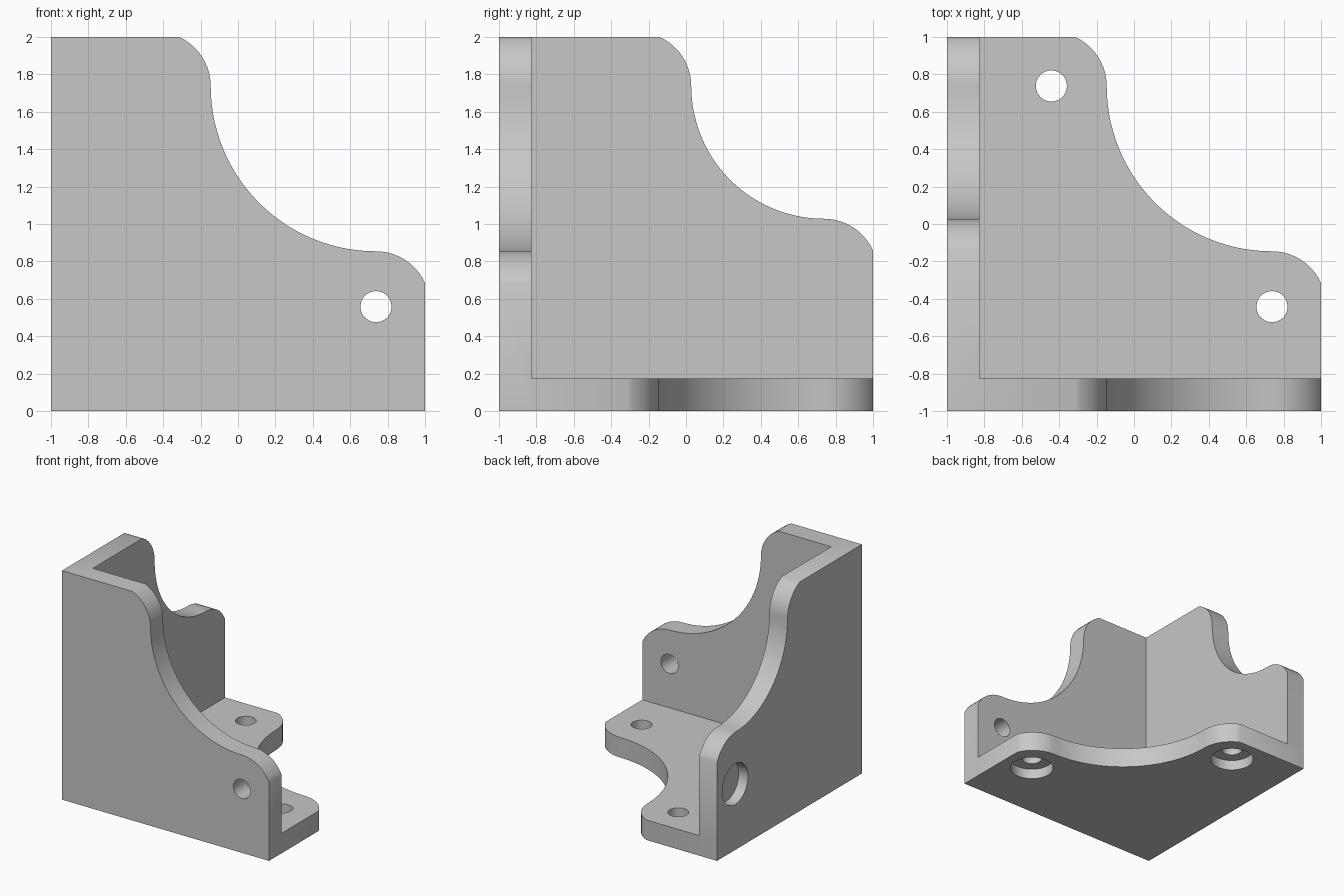
import bpy
import bmesh
from math import cos, sin, pi, asin
from mathutils import Matrix, Vector

if "Cube" in bpy.data.objects:
    bpy.data.objects.remove(bpy.data.objects["Cube"])

T = 0.175        # plate thickness
A = 1.738        # distance from the corner to the far bolt line
R_EAR = 0.287    # rounded ears around the bolts
R_HOLE, R_BORE, BORE = 0.083, 0.177, 0.09

grey = bpy.data.materials.new("light grey")
grey.use_nodes = True
grey.diffuse_color = (0.57, 0.57, 0.57, 1)
grey.node_tree.nodes["Principled BSDF"].inputs["Base Color"].default_value = (0.57, 0.57, 0.57, 1)


def arc(cx, cy, r, a0, a1, n):
    return [(cx + r * cos(a0 + (a1 - a0) * i / n), cy + r * sin(a0 + (a1 - a0) * i / n))
            for i in range(n + 1)]


def outline(waist):
    """Square corner plate with two rounded ears and a concave sweep between them."""
    c = waist - R_EAR
    top = asin((2 - A) / R_EAR)
    ear = arc(c, A, R_EAR, top, 0, 10)
    sweep = arc(A, A, A - waist, pi, 1.5 * pi, 28)
    far_ear = [(v, u) for u, v in reversed(ear)]
    return [(0, 0), (0, 2)] + ear + sweep[1:-1] + far_ear + [(2, 0)]


def frame(u, v, w):
    """Matrix from plate coordinates (u, v, depth) to the model, at the outer corner."""
    m = Matrix((u, v, w)).transposed().to_4x4()
    m.translation = Vector((-1, -1, 0))
    return m


def make_object(name, bm, matrix):
    bm.transform(matrix)
    bmesh.ops.recalc_face_normals(bm, faces=bm.faces)
    mesh = bpy.data.meshes.new(name)
    bm.to_mesh(mesh)
    bm.free()
    mesh.materials.append(grey)
    obj = bpy.data.objects.new(name, mesh)
    bpy.context.collection.objects.link(obj)
    return obj


def plate(name, waist, matrix):
    bm = bmesh.new()
    face = bm.faces.new([bm.verts.new((u, v, 0)) for u, v in outline(waist)])
    ext = bmesh.ops.extrude_face_region(bm, geom=[face])
    moved = [g for g in ext["geom"] if isinstance(g, bmesh.types.BMVert)]
    bmesh.ops.translate(bm, verts=moved, vec=(0, 0, T))
    return make_object(name, bm, matrix)


def cutter(name, u, v, r, lo, hi, matrix):
    bm = bmesh.new()
    bmesh.ops.create_cone(bm, cap_ends=True, segments=40, radius1=r, radius2=r,
                          depth=hi - lo, matrix=Matrix.Translation((u, v, (lo + hi) / 2)))
    return make_object(name, bm, matrix)


def combine(target, tool, operation):
    """Apply a boolean and discard the tool."""
    tool.hide_render = True
    mod = target.modifiers.new(operation.lower(), 'BOOLEAN')
    mod.operation = operation
    mod.solver = 'EXACT'
    mod.object = tool
    bpy.context.view_layer.objects.active = target
    bpy.ops.object.modifier_apply(modifier=mod.name)
    bpy.data.objects.remove(tool)


X, Y, Z = Vector((1, 0, 0)), Vector((0, 1, 0)), Vector((0, 0, 1))
near, far = (0.558, A), (A, 0.558)
layout = [  # name, waist of the sweep, frame, bolt positions
    ("front_plate", 0.854, frame(X, Z, Y), (near, far)),
    ("side_plate", 1.028, frame(Y, Z, X), (near, (1.75, 0.575))),
    ("base_plate", 0.854, frame(X, Y, Z), (near, far)),
]

# Three plates fused into one corner bracket
plates = [plate(name, waist, m) for name, waist, m, _ in layout]
bracket = plates[0]
bracket.name = "corner_bracket"
for other in plates[1:]:
    combine(bracket, other, 'UNION')

# Bolt holes, counterbored from the outside
for name, _, m, bolts in layout:
    for u, v in bolts:
        combine(bracket, cutter("bolt_hole", u, v, R_HOLE, -0.1, T + 0.1, m), 'DIFFERENCE')
        combine(bracket, cutter("counterbore", u, v, R_BORE, -0.1, BORE, m), 'DIFFERENCE')

# Merge leftover coplanar faces, then shade the curves smooth
bm = bmesh.new()
bm.from_mesh(bracket.data)
bmesh.ops.remove_doubles(bm, verts=bm.verts, dist=0.0001)
bmesh.ops.dissolve_limit(bm, angle_limit=0.002, verts=bm.verts, edges=bm.edges)
bm.to_mesh(bracket.data)
bm.free()
bpy.ops.object.select_all(action='DESELECT')
bracket.select_set(True)
bpy.context.view_layer.objects.active = bracket
bpy.ops.object.shade_smooth_by_angle(angle=0.52)
